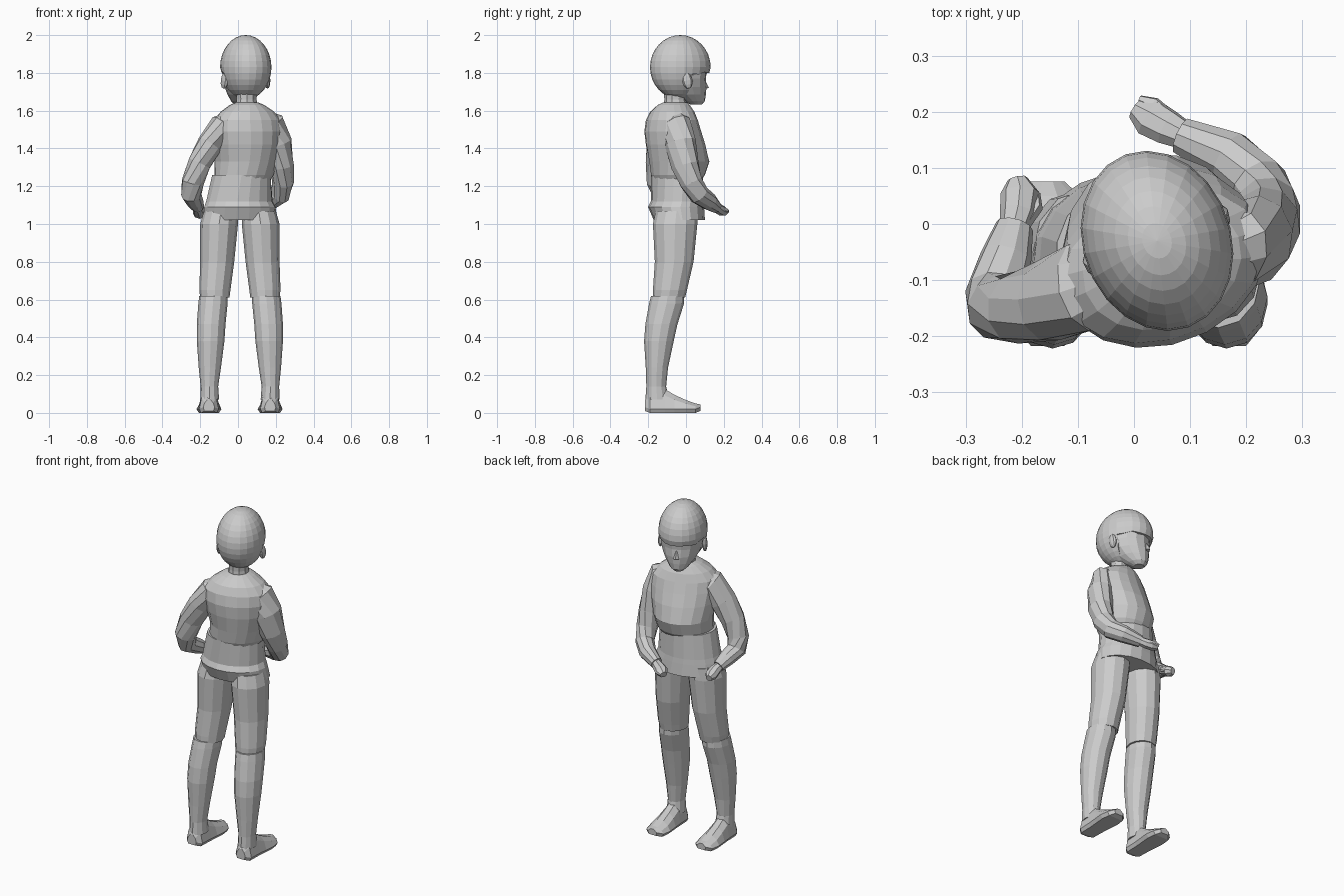
import bpy, bmesh
from math import sin, cos, pi, radians
from mathutils import Vector, Matrix


def make(name, bm, mat=None):
    if mat is not None:
        bm.transform(mat)
    bmesh.ops.recalc_face_normals(bm, faces=bm.faces)
    me = bpy.data.meshes.new(name)
    bm.to_mesh(me)
    bm.free()
    ob = bpy.data.objects.new(name, me)
    bpy.context.collection.objects.link(ob)
    return ob


def skin(name, rings, mat=None):
    """Join rings of points with quads and close both ends."""
    bm = bmesh.new()
    vs = [[bm.verts.new(p) for p in r] for r in rings]
    n = len(vs[0])
    for a, b in zip(vs, vs[1:]):
        for i in range(n):
            j = (i + 1) % n
            bm.faces.new((a[i], a[j], b[j], b[i]))
    bm.faces.new(vs[0])
    bm.faces.new(vs[-1])
    return make(name, bm, mat)


def stack(name, rows, n=12, mat=None):
    """Horizontal sections: x0, x1, y0, y1, z, yaw."""
    rings = []
    for x0, x1, y0, y1, z, yaw in rows:
        c = Vector(((x0 + x1) / 2, (y0 + y1) / 2, z))
        r = Matrix.Rotation(radians(yaw), 3, 'Z')
        rings.append([c + r @ Vector((cos(2 * pi * i / n) * (x1 - x0) / 2,
                                      sin(2 * pi * i / n) * (y1 - y0) / 2, 0))
                      for i in range(n)])
    return skin(name, rings, mat)


def tube(name, rows, n=10):
    """Sections square to a path: x, y, z, side radius, other radius."""
    pts = [Vector(r[:3]) for r in rows]
    rings = []
    for k, row in enumerate(rows):
        t = (pts[min(k + 1, len(pts) - 1)] - pts[max(k - 1, 0)]).normalized()
        side = t.cross(Vector((0, 0.35, 1))).normalized()
        up = side.cross(t)
        rings.append([pts[k] + side * cos(2 * pi * i / n) * row[3]
                      + up * sin(2 * pi * i / n) * row[4] for i in range(n)])
    return skin(name, rings)


# Shirt: bloused upper part over a waistband and flared hem
stack("shirt_upper", [
    (-.10, .17, -.17, .08, 1.23, 14), (-.125, .19, -.185, .10, 1.26, 16),
    (-.125, .205, -.195, .125, 1.33, 18), (-.135, .23, -.21, .10, 1.42, 20),
    (-.14, .24, -.215, .075, 1.49, 20), (-.135, .235, -.205, .055, 1.55, 20),
    (-.095, .195, -.185, .04, 1.595, 20), (-.045, .14, -.15, .02, 1.63, 20),
    (-.015, .11, -.125, .01, 1.642, 20)], 18)
stack("shirt_waist", [
    (-.185, .21, -.17, .10, 1.02, 5), (-.18, .20, -.2, .095, 1.09, 7),
    (-.17, .185, -.185, .092, 1.12, 8), (-.14, .175, -.185, .09, 1.26, 12)], 18)

# Legs: trousers end at the knee over long socks
for side, s, dx in (("left", -1, 0.0), ("right", 1, 0.02)):
    def leg(rows):
        out = []
        for a, b, y0, y1, z in rows:
            x0, x1 = sorted((s * a, s * b))
            out.append((x0 + dx, x1 + dx, y0, y1, z, 0))
        return out
    stack(side + "_trouser", leg([
        (.045, .20, -.175, -.005, .61), (.04, .205, -.175, .005, .65),
        (.02, .20, -.165, .04, .80), (.0, .20, -.175, .06, 1.0),
        (.0, .18, -.16, .06, 1.07)]), 12)
    stack(side + "_sock", leg([
        (.10, .20, -.215, -.09, .07), (.105, .198, -.21, -.105, .14),
        (.09, .208, -.213, -.095, .24), (.072, .218, -.222, -.065, .38),
        (.066, .218, -.215, -.045, .47), (.055, .21, -.195, -.01, .58),
        (.055, .205, -.185, -.01, .62)]), 12)
    # Foot: sections run from heel to toes, flat below
    rings = []
    for y, w, top in ((-.217, .03, .07), (-.19, .052, .12), (-.11, .055, .135),
                      (-.06, .06, .105), (0, .066, .078), (.05, .058, .06),
                      (.076, .03, .045)):
        cx = s * .152 + dx - .002
        prof = ((-.8, .01), (-1, .03), (-.75, top * .75), (-.3, top),
                (.3, top), (.75, top * .75), (1, .03), (.8, .01))
        lift = .0 if -.2 < y < .07 else .01
        rings.append([(cx + w * u, y, max(v - .01, 0) + lift) for u, v in prof])
    skin(side + "_foot", rings)

# Sleeves: one elbow back, the other forearm across the front
tube("left_arm", [
    (-.03, -.085, 1.545, .06, .05), (-.085, -.11, 1.515, .085, .07),
    (-.15, -.135, 1.42, .078, .066), (-.205, -.148, 1.32, .068, .06),
    (-.24, -.15, 1.22, .06, .058), (-.247, -.125, 1.155, .054, .053),
    (-.228, -.06, 1.12, .046, .044), (-.213, -.005, 1.09, .034, .032)])
tube("right_arm", [
    (.12, -.06, 1.55, .05, .06), (.175, -.05, 1.52, .068, .09),
    (.212, -.03, 1.43, .072, .085), (.233, -.005, 1.31, .064, .075),
    (.238, .028, 1.22, .058, .062), (.223, .07, 1.155, .053, .055),
    (.17, .12, 1.12, .048, .048), (.085, .157, 1.09, .034, .033)])

# Hands: a loose fist with a thumb
tube("left_hand", [
    (-.217, -.02, 1.095, .024, .024), (-.207, .02, 1.075, .032, .03),
    (-.203, .055, 1.055, .035, .03), (-.208, .08, 1.048, .018, .02)], 8)
tube("left_thumb", [
    (-.195, .0, 1.085, .012, .012), (-.176, .03, 1.065, .014, .014),
    (-.175, .055, 1.05, .008, .008)], 6)
tube("right_hand", [
    (.10, .152, 1.095, .024, .024), (.06, .172, 1.08, .033, .028),
    (.028, .19, 1.07, .036, .028), (.003, .206, 1.062, .02, .018)], 8)
tube("right_thumb", [
    (.07, .185, 1.08, .012, .012), (.035, .213, 1.07, .014, .014),
    (.01, .222, 1.065, .008, .008)], 6)

# Neck
stack("neck", [(-.02, .11, -.12, .01, 1.60, 20), (-.01, .10, -.115, .0, 1.66, 20),
               (-.015, .105, -.12, .01, 1.74, 20)], 10)

# Head parts are built about their own centre, then turned
HEAD = Matrix.Translation((.041, -.03, 1.83)) @ Matrix.Rotation(radians(20), 4, 'Z')

bm = bmesh.new()
bmesh.ops.create_uvsphere(bm, u_segments=22, v_segments=16, radius=1)
for v in bm.verts:
    x, y, z = v.co.x * .132, v.co.y * .164, v.co.z * .17
    if y > .02 and z < -.03:             # fringe stops above the eyes
        z = -.03 + .008 * sin(x * 90)
        x, y = x * .97, y * .97
    v.co = (x, y, z)
make("hair_cap", bm, HEAD)

stack("face", [
    (-.028, .028, .06, .118, -.198, 0), (-.05, .05, .02, .135, -.18, 0),
    (-.078, .078, -.04, .14, -.145, 0), (-.1, .1, -.08, .142, -.105, 0),
    (-.114, .114, -.09, .138, -.06, 0), (-.118, .118, -.09, .144, 0, 0)], 14, HEAD)

# Nose
bm = bmesh.new()
bmesh.ops.create_cone(bm, segments=4, radius1=.016, radius2=.003, depth=.045,
                      cap_ends=True)
make("nose", bm, HEAD @ Matrix.Translation((0, .14, -.09))
     @ Matrix.Rotation(radians(12), 4, 'X'))

# Ears
for name, s in (("left_ear", -1), ("right_ear", 1)):
    bm = bmesh.new()
    bmesh.ops.create_uvsphere(bm, u_segments=8, v_segments=6, radius=1)
    make(name, bm, HEAD @ Matrix.Translation((s * .121, -.005, -.07))
         @ Matrix.Rotation(radians(-s * 20), 4, 'Z')
         @ Matrix.Rotation(radians(12), 4, 'X')
         @ Matrix.Diagonal((.015, .027, .045, 1)))
